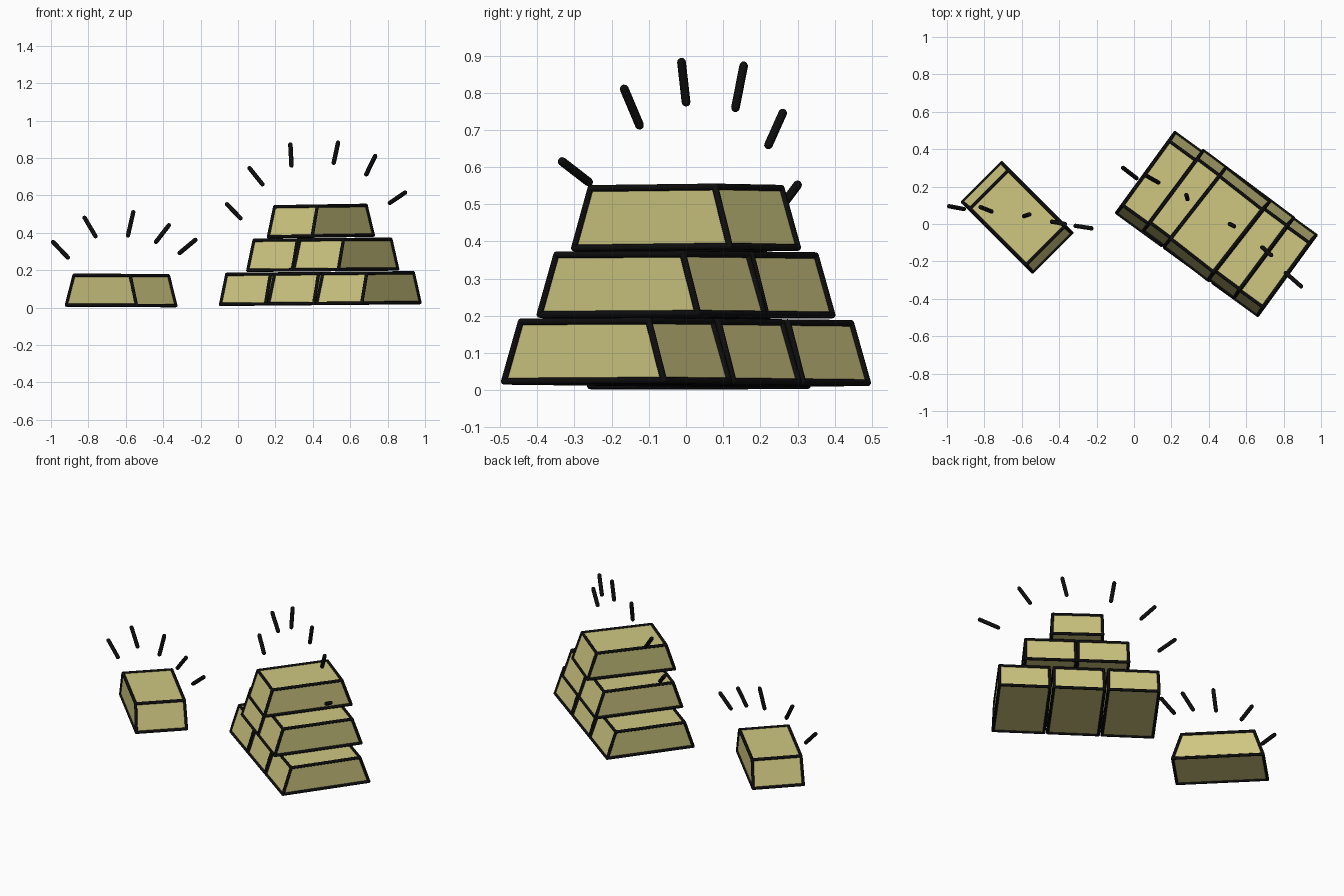
import bpy, bmesh
from math import radians, cos, sin
from mathutils import Vector, Matrix

if "Cube" in bpy.data.objects:
    bpy.data.objects.remove(bpy.data.objects["Cube"])

LENGTH, WIDTH, HEIGHT = 0.53, 0.297, 0.16
END_INSET, SIDE_INSET = 0.053, 0.004


def material(name, rgb):
    m = bpy.data.materials.new(name)
    m.diffuse_color = (*rgb, 1)
    m.use_nodes = True
    m.node_tree.nodes["Principled BSDF"].inputs["Base Color"].default_value = m.diffuse_color
    return m


gold = material("gold", (0.62, 0.57, 0.22))
ink = material("ink", (0.004, 0.004, 0.004))


def finish(name, bm, mat, smooth=False):
    me = bpy.data.meshes.new(name)
    bm.to_mesh(me)
    bm.free()
    me.materials.append(mat)
    for p in me.polygons:
        p.use_smooth = smooth
    ob = bpy.data.objects.new(name, me)
    bpy.context.collection.objects.link(ob)
    return ob


def add_stroke(bm, a, b, r):
    # round-ended rod between two points
    d = b - a
    rot = d.to_track_quat('Z', 'Y').to_matrix().to_4x4()
    bmesh.ops.create_cone(bm, segments=10, radius1=r, radius2=r, depth=d.length,
                          matrix=Matrix.Translation((a + b) / 2) @ rot)
    for p in (a, b):
        bmesh.ops.create_uvsphere(bm, u_segments=10, v_segments=6, radius=r,
                                  matrix=Matrix.Translation(p) @ rot)


def add_bar(name, x, y, z, angle, roll=0.0, pivot=None):
    # gold ingot: box with its top pulled in, mostly at the ends
    bm = bmesh.new()
    bmesh.ops.create_cube(bm, size=1)
    for v in bm.verts:
        top = v.co.z > 0
        sx, sy = (1 if v.co.x > 0 else -1), (1 if v.co.y > 0 else -1)
        v.co = (sx * (LENGTH / 2 - END_INSET * top),
                sy * (WIDTH / 2 - SIDE_INSET * top), HEIGHT * top)
    px = x if pivot is None else pivot
    place = (Matrix.Translation((px, 0, z)) @ Matrix.Rotation(radians(-roll), 4, 'Y')
             @ Matrix.Translation((x - px, y, 0)) @ Matrix.Rotation(radians(angle), 4, 'Z'))
    bm.transform(place)
    # inked outline along all twelve edges
    lines = bmesh.new()
    for e in bm.edges:
        add_stroke(lines, e.verts[0].co.copy(), e.verts[1].co.copy(), 0.009)
    finish(name, bm, gold)
    finish(name + "_outline", lines, ink, True)


# lone bar
add_bar("single_bar", -0.625, 0.035, 0.012, -45, -0.3)

# three-row stack: count, centre x, z, row angle, pitch, roll
rows = [(3, 0.44, 0.022, -36, 0.318, 0.5),
        (2, 0.453, 0.203, -36.7, 0.307, 0.5),
        (1, 0.443, 0.383, -38, 0.3, 0.9)]
for r, (n, cx, z, ang, pitch, roll) in enumerate(rows):
    for i in range(n):
        t = (i - (n - 1) / 2) * pitch
        add_bar(f"stack_bar_{r + 1}_{i + 1}", cx + t * cos(radians(ang)),
                t * sin(radians(ang)), z, ang + 90, roll, cx)


def add_sparkles(name, strokes):
    for i, (a, b) in enumerate(strokes):
        bm = bmesh.new()
        add_stroke(bm, Vector(a), Vector(b), 0.012)
        finish(f"{name}_{i + 1}", bm, ink, True)


# shine strokes fanned over each group
add_sparkles("single_shine", [
    ((-0.988, 0.095, 0.35), (-0.91, 0.08, 0.268)),
    ((-0.82, 0.09, 0.48), (-0.762, 0.067, 0.382)),
    ((-0.56, 0.051, 0.51), (-0.588, 0.042, 0.387)),
    ((-0.37, 0.0, 0.44), (-0.438, 0.012, 0.352)),
    ((-0.228, -0.023, 0.362), (-0.312, -0.01, 0.292))])
add_sparkles("stack_shine", [
    ((-0.058, 0.3, 0.552), (0.013, 0.245, 0.478)),
    ((0.062, 0.26, 0.745), (0.13, 0.222, 0.66)),
    ((0.28, 0.155, 0.872), (0.286, 0.133, 0.76)),
    ((0.535, -0.012, 0.882), (0.512, 0.0, 0.775)),
    ((0.733, -0.166, 0.81), (0.686, -0.125, 0.713)),
    ((0.893, -0.333, 0.615), (0.812, -0.262, 0.56))])
